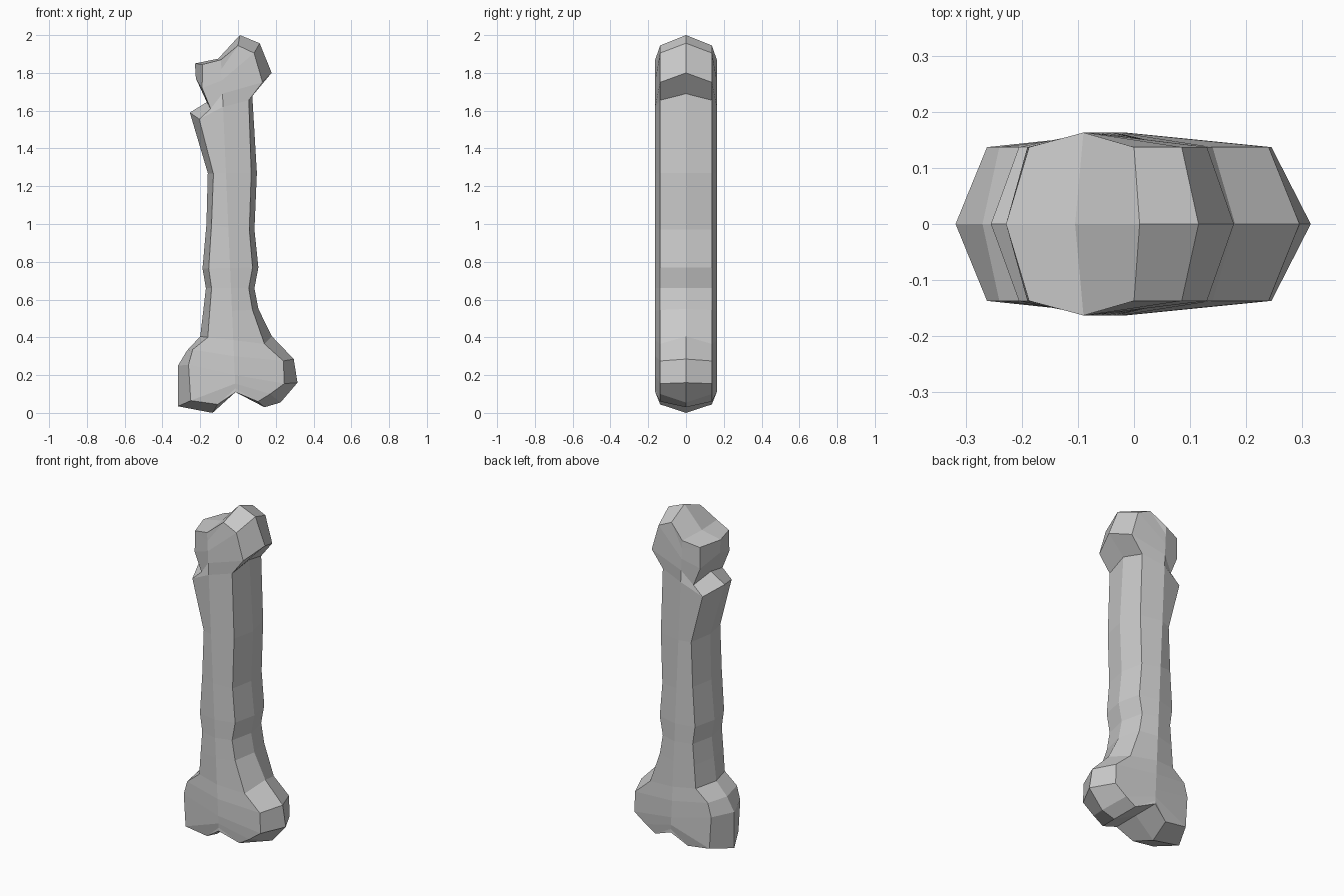
import bpy, bmesh

# Silhouette of each side, top to bottom: rim (x, z) and bevelled face edge (x, z)
RIGHT = [
    (.01, 2.0, 0, 1.945), (.115, 1.957, .085, 1.905), (.178, 1.80, .13, 1.75),
    (.075, 1.69, .057, 1.655), (.10, 1.27, .07, 1.27), (.087, .97, .06, .97),
    (.108, .77, .077, .77), (.087, .66, .057, .66), (.108, .55, .077, .545),
    (.18, .405, .14, .365), (.295, .285, .24, .275), (.315, .16, .245, .155),
    (.225, .055, .17, .10), (.14, .03, .105, .06)]
LEFT = [
    (-.228, 1.85, -.187, 1.845), (-.223, 1.77, -.19, 1.72), (-.165, 1.645, -.145, 1.61),
    (-.255, 1.59, -.205, 1.555), (-.16, 1.27, -.13, 1.265), (-.167, 1.0, -.14, 1.0),
    (-.188, .765, -.155, .765), (-.17, .66, -.14, .66), (-.184, .54, -.15, .535),
    (-.20, .405, -.16, .40), (-.27, .33, -.24, .335), (-.318, .25, -.262, .255),
    (-.318, .035, -.25, .065), (-.135, 0, -.108, .045)]
# Heights of the central ridge, including both end notches
RIDGE_Z = [1.87, 1.82, 1.76, 1.69, 1.62, 1.27, .98, .767, .66, .54,
           .385, .30, .20, .155, .13, .11]


def ridge_x(z):
    return -.013 - .077 * (z - .11) / 1.76


bm = bmesh.new()
ridge = [bm.verts.new((ridge_x(z), -.163, z)) for z in RIDGE_Z]
notch_top = bm.verts.new((-.105, 0, 1.875))
notch_bottom = bm.verts.new((-.013, 0, .11))


def strip(a, b):
    for i in range(len(a) - 1):
        loop = list(dict.fromkeys((a[i], a[i + 1], b[i + 1], b[i])))
        if len(loop) > 2:
            bm.faces.new(loop)


# Front half: bevelled rim and broad face on each side
for side in (RIGHT, LEFT):
    rim = [bm.verts.new((p[0], 0, p[1])) for p in side]
    edge = [bm.verts.new((p[2], -.137, p[3])) for p in side]
    rim = [notch_top] + rim + [notch_bottom]
    edge = [ridge[0]] + edge + [ridge[-1]]
    strip(rim, edge)
    strip(edge, ridge)

# Back half mirrored across the rim
half = bm.verts[:] + bm.edges[:] + bm.faces[:]
bmesh.ops.mirror(bm, geom=half, axis='Y', merge_dist=.0001)
bmesh.ops.remove_doubles(bm, verts=bm.verts[:], dist=.0001)
bmesh.ops.recalc_face_normals(bm, faces=bm.faces[:])

mesh = bpy.data.meshes.new("bone")
bm.to_mesh(mesh)
bm.free()
bone = bpy.data.objects.new("bone", mesh)
bpy.context.collection.objects.link(bone)
